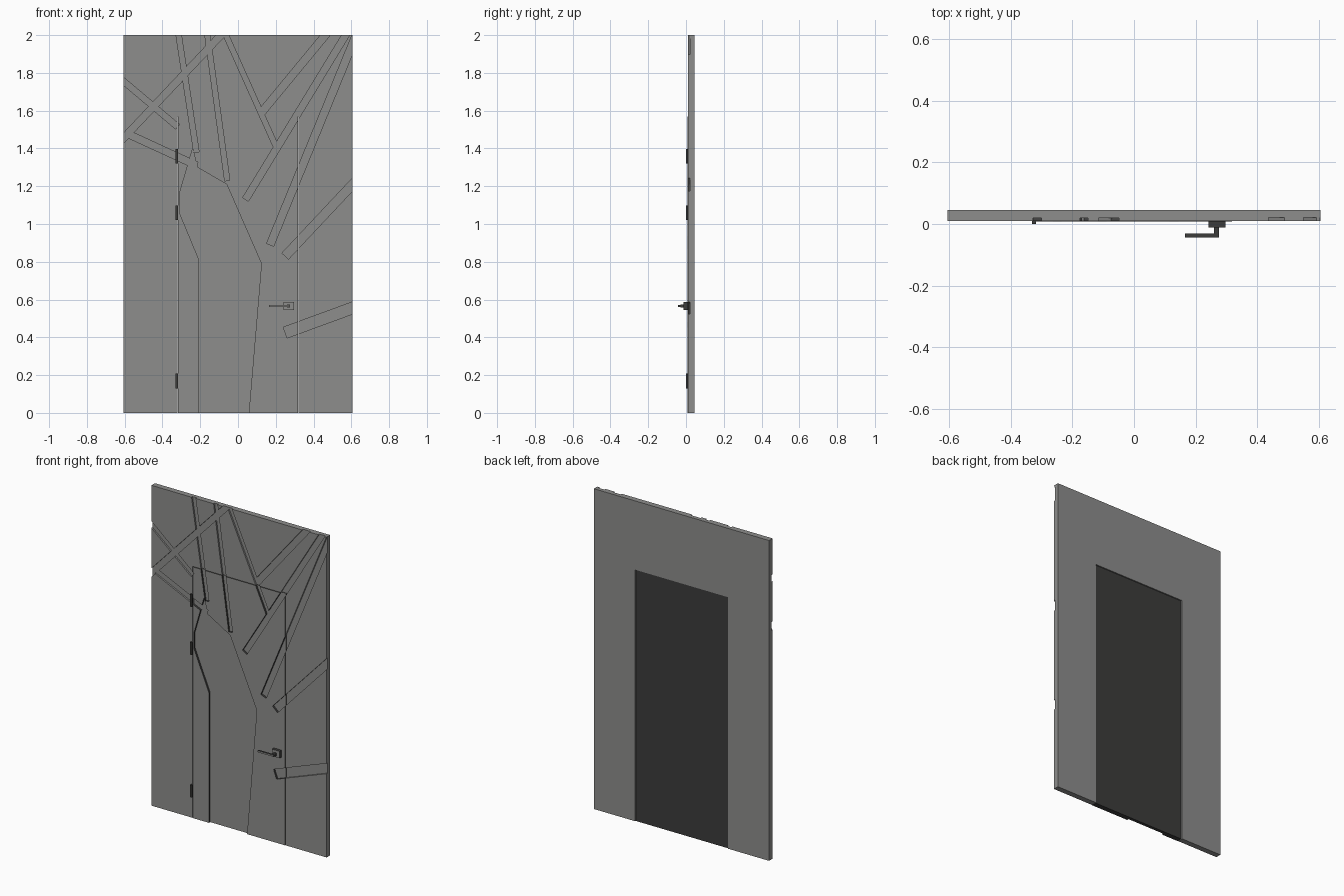
import bpy, bmesh
from mathutils import Vector

if "Cube" in bpy.data.objects:
    bpy.data.objects.remove(bpy.data.objects["Cube"])


def material(name, v):
    m = bpy.data.materials.new(name)
    m.diffuse_color = (v, v, v * 0.98, 1)
    m.use_nodes = True
    m.node_tree.nodes["Principled BSDF"].inputs["Base Color"].default_value = m.diffuse_color
    return m


GREY = material("warm_grey", 0.27)
DARK = material("dark_grey", 0.045)


def prism(name, pts, y0, y1, mats):
    """Extrude an (x, z) outline from y0 to y1."""
    bm = bmesh.new()
    face = bm.faces.new([bm.verts.new((x, y0, z)) for x, z in pts])
    ext = bmesh.ops.extrude_face_region(bm, geom=[face])["geom"]
    for v in ext:
        if isinstance(v, bmesh.types.BMVert):
            v.co.y = y1
    bmesh.ops.recalc_face_normals(bm, faces=bm.faces)
    me = bpy.data.meshes.new(name)
    bm.to_mesh(me)
    bm.free()
    ob = bpy.data.objects.new(name, me)
    bpy.context.collection.objects.link(ob)
    for m in mats:
        me.materials.append(m)
    return ob


def box(name, x0, x1, y0, y1, z0, z1, mats):
    return prism(name, [(x0, z0), (x1, z0), (x1, z1), (x0, z1)], y0, y1, mats)


def front_grey(ob):
    """Faces towards the front are grey, all others dark."""
    for p in ob.data.polygons:
        p.material_index = 0 if p.normal.y < -0.5 else 1


def strip(p0, p1, w, extend):
    """Outline of a straight branch, optionally run out past the panel edge."""
    a, b = Vector(p0), Vector(p1)
    d = (b - a).normalized()
    n = Vector((-d.y, d.x)) * w / 2
    b = b + d * extend
    return [tuple(a + n), tuple(a - n), tuple(b - n), tuple(b + n)]


# wall panel with door opening
wall = prism("wall_panel", [(-0.605, 0), (-0.32, 0), (-0.32, 1.57), (0.32, 1.57),
                            (0.32, 0), (0.605, 0), (0.605, 2), (-0.605, 2)],
             0.01, 0.045, [GREY])
# door leaf, slightly proud of the wall
door = box("door_leaf", -0.318, 0.318, 0.008, 0.04, 0, 1.568, [GREY, DARK])

# tree engraving: trunk and branches (inner end, outer end, width, overrun)
outlines = [[(-0.206, -0.05), (0.053, -0.05), (0.124, 0.79), (-0.06, 1.21),
             (-0.215, 1.30), (-0.24, 1.40), (-0.31, 1.16), (-0.31, 1.06), (-0.206, 0.81)]]
branches = [
    ((-0.22, 1.38), (-0.314, 2.0), 0.028, 0.1),
    ((-0.057, 1.23), (-0.162, 2.0), 0.027, 0.1),
    ((0.21, 1.39), (-0.064, 2.0), 0.027, 0.1),
    ((-0.70, 1.355), (-0.09, 2.0), 0.037, 0.1),
    ((-0.32, 1.515), (-0.605, 1.755), 0.032, 0.1),
    ((-0.22, 1.31), (-0.59, 1.48), 0.037, 0.0),
    ((0.12, 1.585), (0.4625, 2.0), 0.04, 0.1),
    ((0.04, 1.13), (0.57, 2.0), 0.036, 0.1),
    ((0.17, 0.89), (0.605, 1.95), 0.04, 0.15),
    ((0.25, 0.83), (0.605, 1.208), 0.047, 0.1),
    ((0.25, 0.425), (0.605, 0.555), 0.06, 0.1),
]
outlines += [strip(*b) for b in branches]

cutters = []
for i, pts in enumerate(outlines):
    c = prism("engraving_cutter", pts, -0.05, 0.02 + i * 0.00006, [GREY])
    c.hide_render = True
    cutters.append(c)
for ob in (wall, door):
    for c in cutters:
        m = ob.modifiers.new("engrave", "BOOLEAN")
        m.operation = "DIFFERENCE"
        m.solver = "EXACT"
        m.object = c
    dg = bpy.context.evaluated_depsgraph_get()
    me = bpy.data.meshes.new_from_object(ob.evaluated_get(dg))
    ob.modifiers.clear()
    ob.data = me
for c in cutters:
    bpy.data.objects.remove(c)
front_grey(door)

# hinges
for z in (0.13, 1.02, 1.32):
    box("hinge", -0.331, -0.318, 0.0, 0.011, z, z + 0.078, [DARK])

# handle: plate, stem and lever
for ob in (
    box("handle_plate", 0.242, 0.296, -0.012, 0.01, 0.545, 0.588, [GREY, DARK]),
    box("handle_stem", 0.26, 0.276, -0.03, -0.012, 0.557, 0.573, [GREY, DARK]),
    box("handle_lever", 0.165, 0.276, -0.043, -0.03, 0.56, 0.57, [GREY, DARK]),
):
    front_grey(ob)
